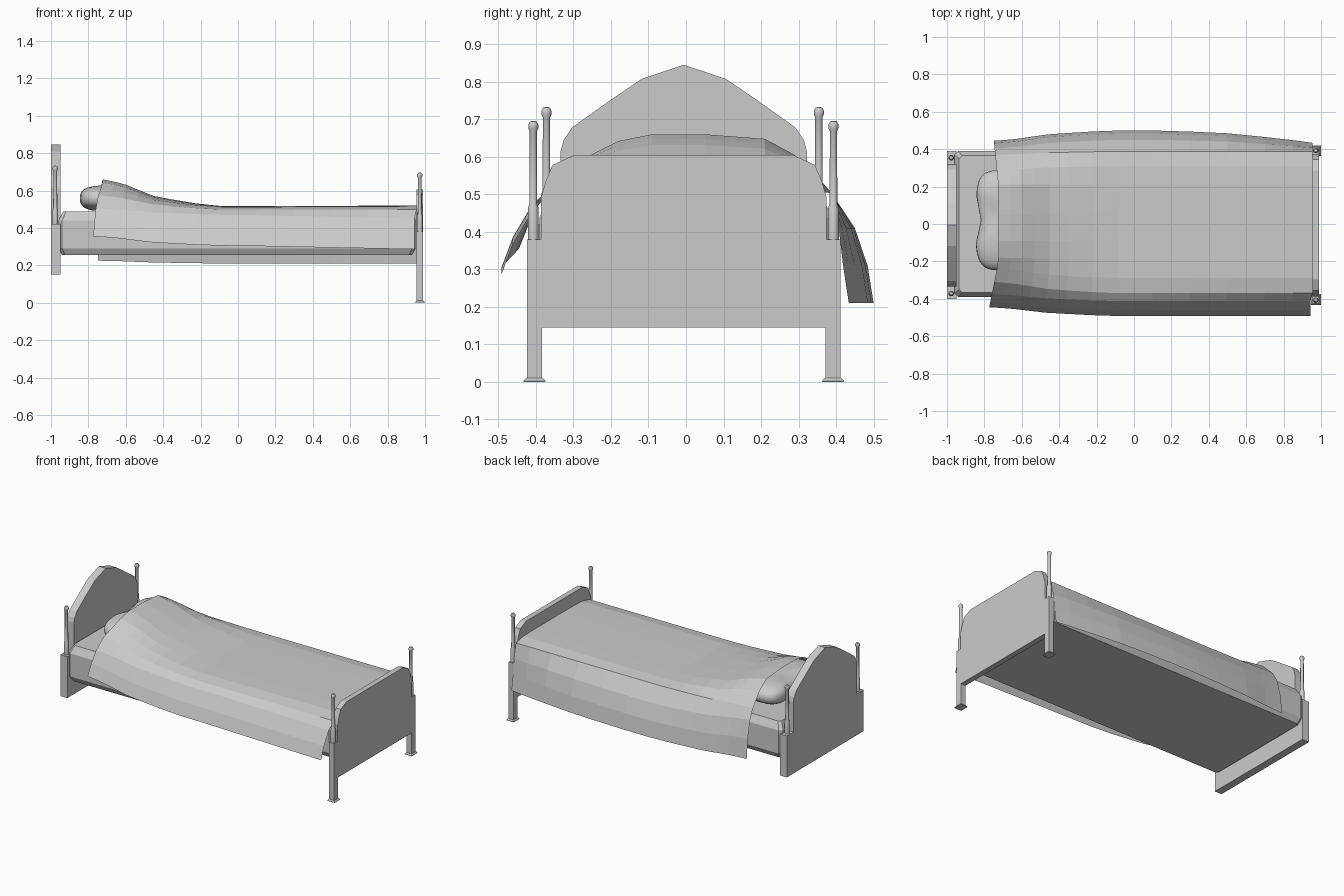
import bpy, bmesh, math

if "Cube" in bpy.data.objects:
    bpy.data.objects.remove(bpy.data.objects["Cube"])

grey = bpy.data.materials.new("plain grey")
grey.diffuse_color = (0.6, 0.6, 0.6, 1)
grey.use_nodes = True
grey.node_tree.nodes["Principled BSDF"].inputs["Base Color"].default_value = grey.diffuse_color


def make(name, bm, normals=True):
    if normals:
        bmesh.ops.recalc_face_normals(bm, faces=bm.faces)
    me = bpy.data.meshes.new(name)
    bm.to_mesh(me)
    bm.free()
    me.materials.append(grey)
    ob = bpy.data.objects.new(name, me)
    bpy.context.collection.objects.link(ob)
    return ob


def loft(bm, rings, closed=True, caps=True):
    """Join rings of points with quads."""
    rows = [[bm.verts.new(p) for p in r] for r in rings]
    n = len(rows[0])
    for a, b in zip(rows, rows[1:]):
        for i in range(n if closed else n - 1):
            j = (i + 1) % n
            bm.faces.new((a[i], a[j], b[j], b[i]))
    if caps:
        bm.faces.new(rows[0])
        bm.faces.new(rows[-1])


def board(name, half, x0, x1, yc):
    """Extrude a mirrored (y, z) half outline along x."""
    outline = half + [(-y, z) for y, z in reversed(half) if y > 0]
    bm = bmesh.new()
    loft(bm, [[(x, y + yc, z) for y, z in outline] for x in (x0, x1)])
    return make(name, bm)


def post(name, x, y, z0, zmid, z1):
    """Turned post with a thick base and a ball finial."""
    prof = [(.015, z0), (.015, zmid - .012), (.011, zmid), (.010, z1 - .028), (.014, z1 - .020),
            (.014, z1 - .010), (.009, z1 - .002), (.003, z1)]
    n = 10
    bm = bmesh.new()
    loft(bm, [[(x + r * math.cos(2 * math.pi * i / n), y + r * math.sin(2 * math.pi * i / n), z)
               for i in range(n)] for r, z in prof])
    ob = make(name, bm)
    for p in ob.data.polygons:
        p.use_smooth = abs(p.normal.z) < 0.9
    return ob


# headboard: wide lower block with a peaked panel above
board("headboard", [(.395, .15), (.395, .42), (.328, .42), (.328, .615), (.32, .645), (.298, .678),
                    (.20, .748), (.112, .808), (0, .845)], -1.0, -.95, -.006)

# footboard: legs, panel and rounded top in one outline
foot_half = [(.378, .145), (.378, .008), (.418, .008), (.418, .38), (.381, .38), (.381, .49),
             (.368, .535), (.35, .578), (.292, .605)]
board("footboard", foot_half, .955, .99, -.006)

# posts and flared foot pads on both sides
for side, s in (("front", -1), ("back", 1)):
    post("headboard_post_" + side, -.977, -.009 + s * .363, .42, .51, .733)
    post("footboard_post_" + side, .972, -.007 + s * .40, .38, .475, .696)
    bm = bmesh.new()
    yc = -.006 + s * .398
    loft(bm, [[(.9735 + i * hx, yc + j * hy, z) for i, j in ((-1, -1), (1, -1), (1, 1), (-1, 1))]
              for hx, hy, z in ((.026, .029, 0), (.026, .029, .003), (.019, .022, .011))])
    make("foot_pad_" + side, bm)

# mattress with chamfered edges
bm = bmesh.new()
loft(bm, [[(-.005 + i * (.955 - d) + k * c, j * (.39 - d) + m * c, z)
           for i, j, k, m in ((-1, -1, 0, 1), (-1, -1, 1, 0), (1, -1, -1, 0), (1, -1, 0, 1),
                              (1, 1, 0, -1), (1, 1, -1, 0), (-1, 1, 1, 0), (-1, 1, 0, -1))]
          for d, c, z in ((.02, .015, .255), (0, .02, .29), (0, .02, .44), (.025, .015, .487))])
make("mattress", bm)

# pillow: squashed rounded box, pinched in the middle of its open edge
bm = bmesh.new()
bmesh.ops.create_uvsphere(bm, u_segments=28, v_segments=14, radius=1)


def spow(v, e):
    return math.copysign(abs(v) ** e, v)


for v in bm.verts:
    x, y, z = v.co
    r = max(math.hypot(x, y), 1e-6)
    px = spow(x / r, .5) * r ** .6
    py = spow(y / r, .5) * r ** .6
    pz = spow(z, .8)
    pinch = math.exp(-((py - .1) / .25) ** 2)
    if px < 0:
        px *= 1 - .22 * pinch * abs(px)
    v.co = (-.69 + .158 * px, .02 + .268 * py, .558 + .07 * pz - .015 * pz * pinch)
pillow = make("pillow", bm)
for p in pillow.data.polygons:
    p.use_smooth = True

# blanket: sheet blended between a raised section over the pillow and a flat one
raised = [(-.445, .355), (-.415, .43), (-.375, .505), (-.31, .575), (-.24, .612), (-.18, .642),
          (-.09, .66), (.05, .66), (.21, .648), (.29, .605), (.37, .525), (.405, .46),
          (.432, .35), (.445, .225)]
flat = [(-.492, .305), (-.462, .385), (-.412, .47), (-.37, .498), (-.29, .512), (-.19, .515),
        (-.09, .516), (.06, .516), (.21, .516), (.31, .514), (.388, .503), (.45, .41),
        (.484, .31), (.5, .21)]
# x, weight of raised section, inward pull of the back drape
stations = [(-.725, 1, 0), (-.66, .91, 0), (-.60, .80, 0), (-.53, .60, 0), (-.45, .38, 0),
            (-.35, .25, 0), (-.22, .10, 0), (-.08, .0, 0), (.1, 0, 0), (.3, 0, .006),
            (.5, 0, .015), (.7, 0, .035), (.85, 0, .052), (.955, 0, .066)]
rings = []
for x, w, pull in stations:
    ring = []
    foot = max(0, x)
    for (ya, za), (yb, zb) in zip(raised, flat):
        y, z = yb + (ya - yb) * w, zb + (za - zb) * w
        if y > .39:
            y -= pull * min(1, (y - .385) / .1)
        if y < -.4:
            z -= .02 * foot
        skew = (-.05 if y < 0 else -.025) * w * max(0, (abs(y) - .2) / .25)
        if y < -.4 and x > 0:
            skew -= .012 * foot
        ring.append((x + skew, y, z + (.004 * foot if abs(y) < .35 else 0)))
    rings.append(ring)
bm = bmesh.new()
loft(bm, rings, closed=False, caps=False)
bmesh.ops.recalc_face_normals(bm, faces=bm.faces)
bm.normal_update()
if sum(f.normal.z for f in bm.faces) < 0:
    bmesh.ops.reverse_faces(bm, faces=bm.faces)
make("blanket", bm, False)
